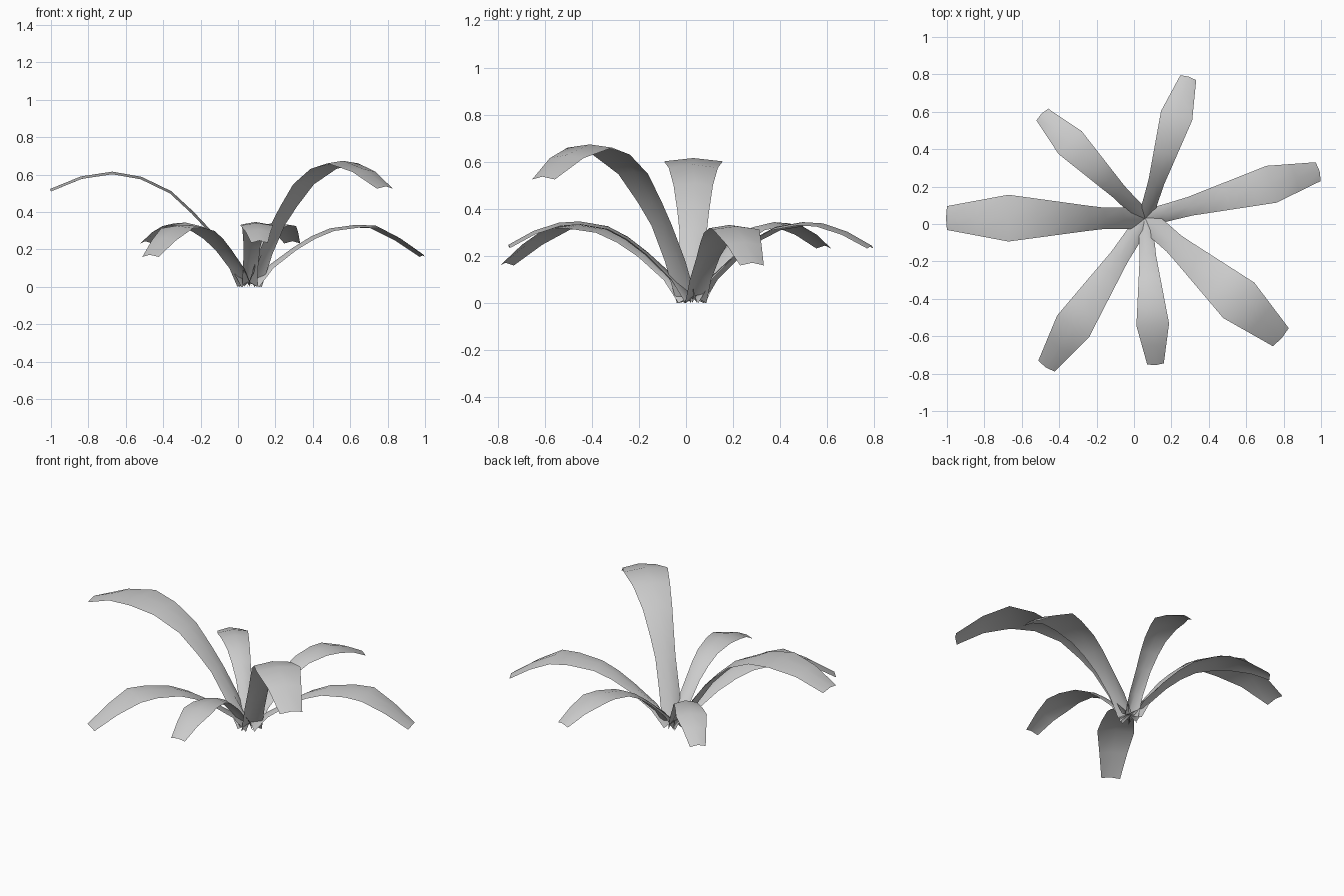
import bpy, math
from mathutils import Vector

if "Cube" in bpy.data.objects:
    bpy.data.objects.remove(bpy.data.objects["Cube"])

CENTRE = Vector((0.06, 0.03, 0.0))

# Arching mid-line: (fraction of reach, fraction of height), up to the widest point
LARGE = [(.04, .0), (.12, .27), (.21, .5), (.29, .65), (.4, .83), (.547, .955), (.69, 1)]
SMALL = [(.045, .0), (.125, .31), (.26, .62), (.365, .81), (.47, .94), (.62, 1), (.73, .985)]


def width_at(u, u_wide, w_wide):
    """Narrow stem, straight flare to the widest row, then taper to a blunt tip."""
    stem = 0.46 * w_wide
    if u < 0.22:
        return stem
    if u <= u_wide:
        return stem + (w_wide - stem) * (u - 0.22) / (u_wide - 0.22)
    return w_wide * (1 - 0.49 * (u - u_wide) / (1 - u_wide))


def leaf(name, tip_x, tip_y, height, tip_z, w_wide, profile):
    out = Vector((tip_x, tip_y, 0)) - CENTRE
    reach = out.length
    out.normalize()
    side = Vector((-out.y, out.x, 0))
    u_wide, z_wide = profile[-1]
    t = tip_z / height
    path = profile + [((1 + u_wide) / 2, (z_wide + t) / 2 + .035), (1, t)]
    pts = [Vector((u * reach, z * height)) for u, z in path]
    verts, faces = [], []
    for i, p in enumerate(pts):
        # folded cross-section: the rib is pushed out along the leaf normal
        d = (pts[min(i + 1, len(pts) - 1)] - pts[max(i - 1, 0)]).normalized()
        fold = 0.05 if i == 0 else 0.02 if i == 1 else 0.014
        rib = p + Vector((-d.y, d.x)) * fold
        half = width_at(path[i][0], u_wide, w_wide) / 2
        for q, s in ((p, half), (rib, 0), (p, -half)):
            verts.append(CENTRE + out * q.x + side * s + Vector((0, 0, q.y)))
        if i:
            a, b = 3 * (i - 1), 3 * i
            faces += [(a, a + 1, b + 1, b), (a + 1, a + 2, b + 2, b + 1)]
    # wind so that normals face upward
    faces = [f[::-1] for f in faces]
    mesh = bpy.data.meshes.new(name)
    mesh.from_pydata(verts, [], faces)
    mesh.update()
    if sum(f.normal.z for f in mesh.polygons) < 0:
        mesh.flip_normals()
    mesh.shade_smooth()
    obj = bpy.data.objects.new(name, mesh)
    bpy.context.collection.objects.link(obj)


# Two tall leaves
leaf("tall_leaf_left", -1.0, 0.032, 0.602, 0.51, 0.25, LARGE)
leaf("tall_leaf_front_right", 0.785, -0.605, 0.66, 0.525, 0.252, LARGE)
# Two long low leaves
leaf("long_leaf_right", 0.985, 0.28, 0.318, 0.16, 0.204, SMALL)
leaf("long_leaf_front_left", -0.468, -0.76, 0.318, 0.16, 0.206, SMALL)
# Three short low leaves
leaf("short_leaf_back", 0.29, 0.782, 0.33, 0.232, 0.174, SMALL)
leaf("short_leaf_back_left", -0.49, 0.585, 0.33, 0.232, 0.174, SMALL)
leaf("short_leaf_front", 0.115, -0.748, 0.333, 0.235, 0.175, SMALL)
